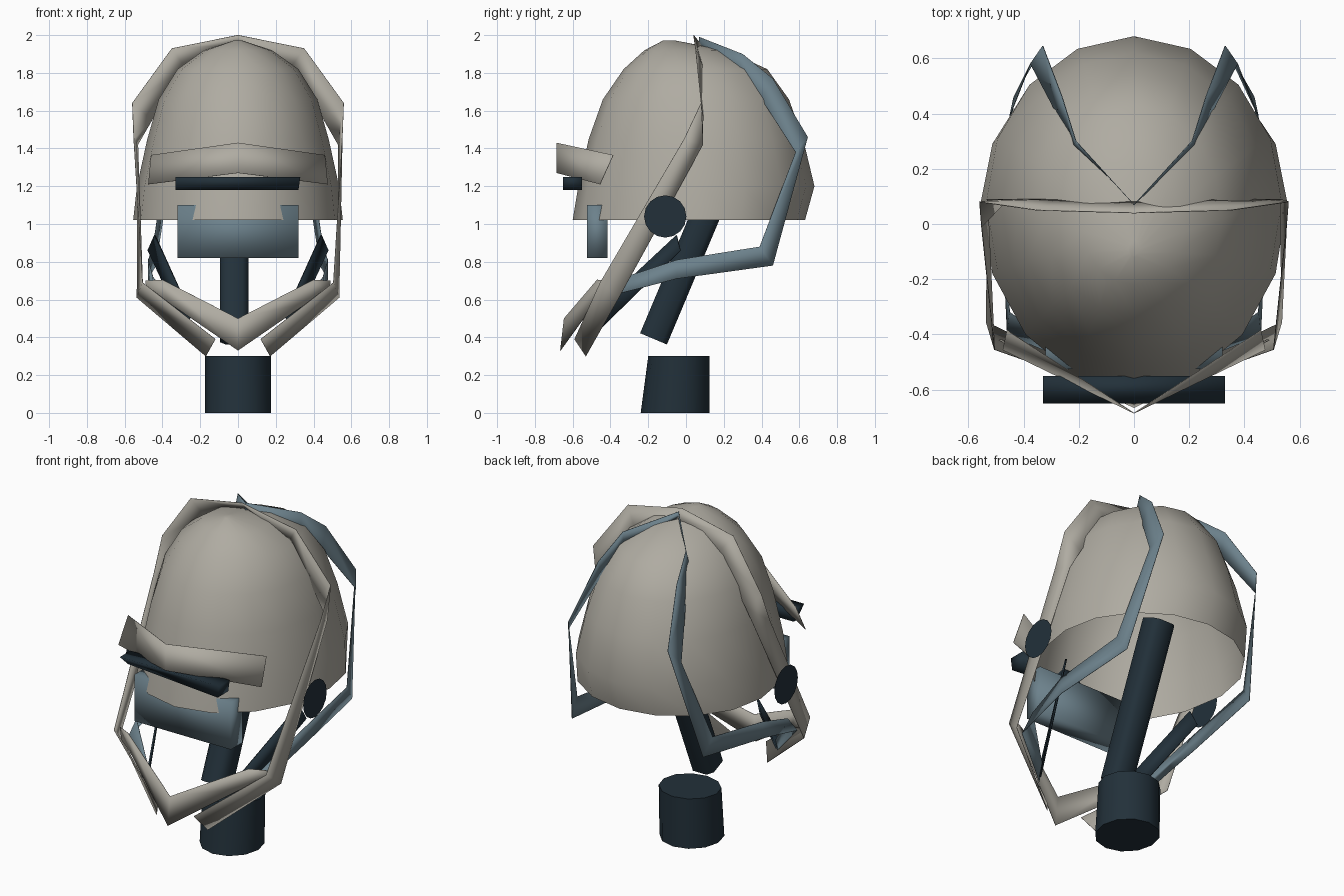
import bpy, bmesh, math
from mathutils import Vector

if "Cube" in bpy.data.objects:
    bpy.data.objects.remove(bpy.data.objects["Cube"])


def material(name, rgb):
    m = bpy.data.materials.new(name)
    m.diffuse_color = (*rgb, 1)
    m.use_nodes = True
    m.node_tree.nodes["Principled BSDF"].inputs["Base Color"].default_value = m.diffuse_color
    return m


LIGHT = material("warm_grey_shell", (0.43, 0.41, 0.36))
STEEL = material("steel_blue", (0.15, 0.22, 0.26))
DARK = material("dark_navy", (0.016, 0.030, 0.042))


def finish(bm, name, mat, thickness=0, angle=40):
    bmesh.ops.recalc_face_normals(bm, faces=bm.faces)
    mesh = bpy.data.meshes.new(name)
    bm.to_mesh(mesh)
    bm.free()
    mesh.materials.append(mat)
    ob = bpy.data.objects.new(name, mesh)
    bpy.context.collection.objects.link(ob)
    bpy.ops.object.select_all(action='DESELECT')
    ob.select_set(True)
    bpy.context.view_layer.objects.active = ob
    bpy.ops.object.shade_smooth_by_angle(angle=math.radians(angle))
    if thickness:
        s = ob.modifiers.new("thickness", 'SOLIDIFY')
        s.thickness, s.offset = thickness, 0
    return ob


def loft(rings, name, mat, angle=40, caps=(True, True)):
    """Skin a stack of equal-length rings and cap the chosen ends."""
    bm = bmesh.new()
    vs = [[bm.verts.new(p) for p in r] for r in rings]
    n = len(vs[0])
    for a, b in zip(vs, vs[1:]):
        for i in range(n):
            j = (i + 1) % n
            bm.faces.new((a[i], a[j], b[j], b[i]))
    for ring, cap in ((vs[0], caps[0]), (vs[-1], caps[1])):
        if cap:
            bm.faces.new(ring)
    return finish(bm, name, mat, angle=angle)


def ribbon(pairs, name, mat, thickness=0.003, joined=True):
    """Band through (edge, edge) point pairs, mirrored across x = 0."""
    right = [(Vector(p[:3]), Vector(p[3:])) for p in pairs]
    left = [tuple(Vector((-v.x, v.y, v.z)) for v in p) for p in right]
    paths = [left[::-1] + right[1:]] if joined else [left, right]
    bm = bmesh.new()
    for path in paths:
        vs = [[bm.verts.new(v) for v in p] for p in path]
        for (a, b), (c, d) in zip(vs, vs[1:]):
            bm.faces.new((a, b, d, c))
    return finish(bm, name, mat, thickness, angle=50)


def rect(x0, x1, y0, y1, z):
    return [(x0, y0, z), (x1, y0, z), (x1, y1, z), (x0, y1, z)]


def egg(z, half, front, back, yc, n=16):
    pts = []
    for i in range(n):
        t = 2 * math.pi * i / n
        c = math.cos(t)
        pts.append((half * math.sin(t), yc + (c * (back - yc) if c > 0 else c * (yc - front)), z))
    return pts


# Skull dome, open below: height, half width, front y, back y, centre y
dome = [(1.02, .555, -.60, .63, .08), (1.2, .535, -.57, .68, .08), (1.45, .48, -.515, .62, .07),
        (1.66, .42, -.44, .545, .05), (1.82, .32, -.33, .43, .02), (1.92, .18, -.22, .21, -.03),
        (1.972, .02, -.12, -.06, -.09)]
loft([egg(*r) for r in dome], "skull_dome", LIGHT, 50, caps=(False, True))

# Neck base
loft([egg(0, .175, -.24, .125, -.055, 12), egg(.30, .175, -.20, .125, -.04, 12)], "neck_base", DARK)

# Leaning neck column, running up into the dome
bottom, top = Vector((-.02, -.172, .392)), Vector((-.02, .185, 1.24))
axis = (top - bottom).normalized()
side = Vector((1, 0, 0)) * .075
up = axis.cross(Vector((1, 0, 0))) * .077
octagon = [(-1, -.6), (-.6, -1), (.6, -1), (1, -.6), (1, .6), (.6, 1), (-.6, 1), (-1, .6)]
loft([[c + a * side + b * up for a, b in octagon] for c in (bottom, top)],
     "neck_column", DARK, 60)

# Mouth block, softly shaded
loft([rect(-.32, .32, -.525, -.415, .82), rect(-.32, .32, -.525, -.415, 1.10)],
     "mouth_block", STEEL, 100)

# Visor bar, cut back under its left end
visor_low = rect(-.33, .32, -.65, -.55, 1.18)
visor_low[0] = (-.33, -.575, 1.18)
loft([visor_low, rect(-.33, .33, -.65, -.55, 1.25)], "visor_bar", DARK, 100)

# Brow plate
ribbon([(0, -.685, 1.43, 0, -.685, 1.27), (.46, -.385, 1.365, .475, -.455, 1.21)], "brow_plate", LIGHT)

# Front hoop, from the crown down past the ears to the chin tips
hoop = [(0, .04, 2.0, 0, .08, 1.95), (.35, .05, 1.93, .28, .09, 1.83),
        (.56, .08, 1.64, .455, .09, 1.55), (.552, -.01, 1.45, .53, .09, 1.42),
        (.505, -.455, .69, .535, -.355, .61), (.12, -.59, .39, .17, -.53, .30)]
ribbon(hoop, "front_hoop", LIGHT)

# Chin guard
ribbon([(0, -.645, .50, 0, -.665, .33), (.40, -.47, .705, .37, -.48, .585),
        (.49, -.42, .70, .48, -.42, .63)], "chin_guard", LIGHT)

# Rear straps, from the crown over the back and forward along the jaw
straps = [(0, .07, 1.99, 0, .07, 1.94), (.21, .30, 1.90, .22, .28, 1.80),
          (.26, .46, 1.77, .28, .40, 1.66), (.33, .645, 1.46, .375, .58, 1.38),
          (.435, .46, .78, .45, .39, .88), (.475, -.05, .71, .475, -.05, .81),
          (.46, -.40, .62, .45, -.32, .72), (.27, -.48, .42, .29, -.43, .50)]
ribbon(straps, "rear_straps", STEEL)

# Jaw struts
ribbon([(.44, -.05, .94, .475, -.03, .86), (.25, -.50, .52, .28, -.46, .44)],
       "jaw_struts", DARK, 0.01, joined=False)

# Flat ear discs, standing just clear of the hoop
for s, label in ((-1, "left"), (1, "right")):
    bm = bmesh.new()
    bm.faces.new([bm.verts.new((s * .588, -.11 + .112 * math.cos(t), 1.04 + .112 * math.sin(t)))
                  for t in (s * math.pi * i / 8 for i in range(16))])
    finish(bm, label + "_ear_disc", DARK)
